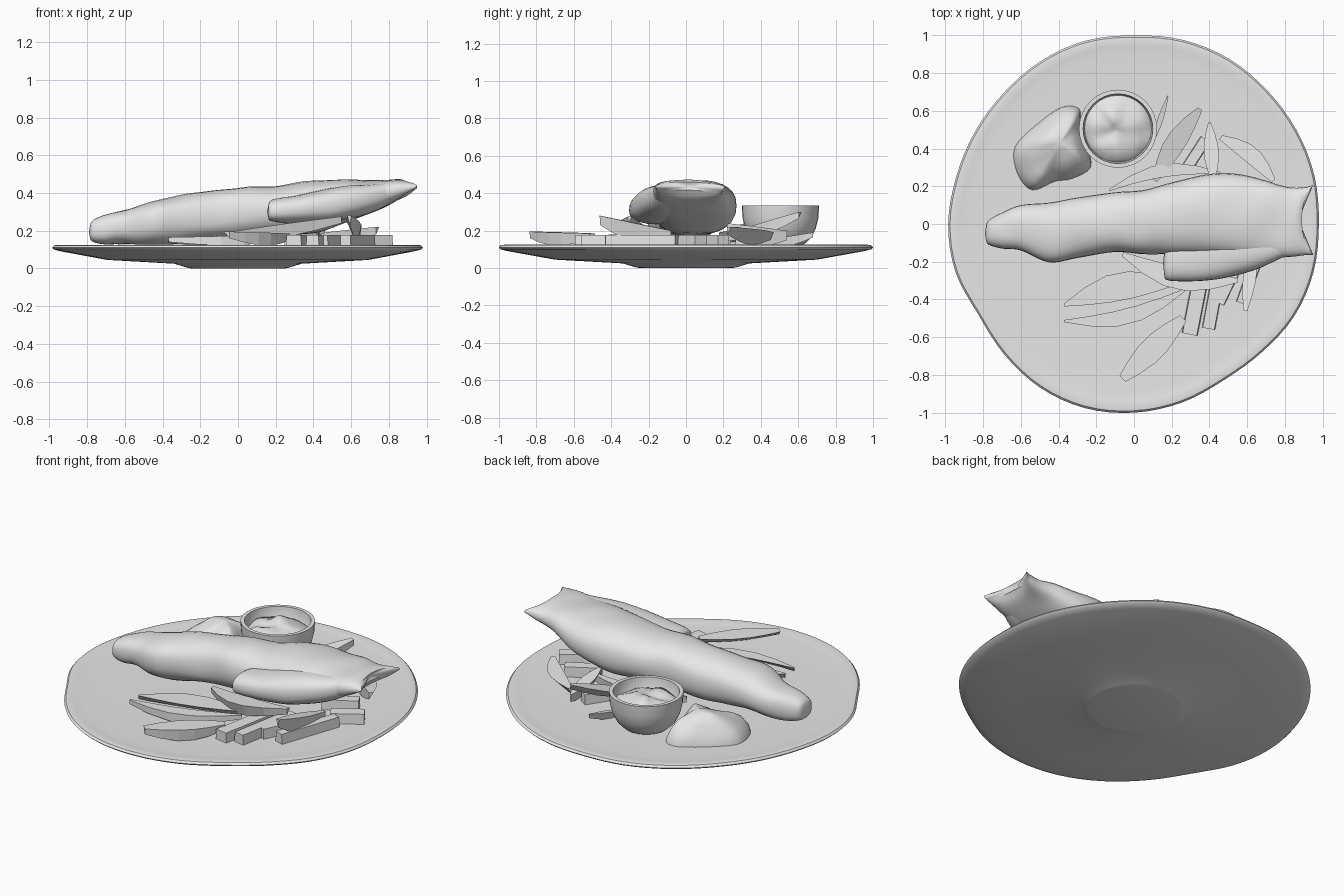
import bpy, math, random
from mathutils import Vector, noise

random.seed(4)
if "Cube" in bpy.data.objects:
    bpy.data.objects.remove(bpy.data.objects["Cube"])

grey = bpy.data.materials.new("plain grey")
grey.use_nodes = True
grey.diffuse_color = (0.8, 0.8, 0.8, 1)
grey.node_tree.nodes["Principled BSDF"].inputs["Base Color"].default_value = (0.8, 0.8, 0.8, 1)


def make(name, verts, faces, smooth=None):
    mesh = bpy.data.meshes.new(name)
    mesh.from_pydata([tuple(v) for v in verts], [], faces)
    mesh.materials.append(grey)
    obj = bpy.data.objects.new(name, mesh)
    bpy.context.collection.objects.link(obj)
    bpy.ops.object.select_all(action='DESELECT')
    obj.select_set(True)
    bpy.context.view_layer.objects.active = obj
    bpy.ops.object.mode_set(mode='EDIT')
    bpy.ops.mesh.select_all(action='SELECT')
    bpy.ops.mesh.normals_make_consistent(inside=False)
    bpy.ops.object.mode_set(mode='OBJECT')
    if smooth:
        bpy.ops.object.shade_smooth_by_angle(angle=math.radians(smooth))
    return obj


def loft(name, rings, start=None, end=None, smooth=None):
    """Skin a list of equal rings; start and end are optional fan centres."""
    n = len(rings[0])
    verts = [v for r in rings for v in r]
    faces = [(i * n + j, i * n + (j + 1) % n, (i + 1) * n + (j + 1) % n, (i + 1) * n + j)
             for i in range(len(rings) - 1) for j in range(n)]
    for centre, base in ((start, 0), (end, (len(rings) - 1) * n)):
        if centre is None:
            faces.append(tuple(range(base, base + n)))
        else:
            verts.append(centre)
            faces += [(base + j, base + (j + 1) % n, len(verts) - 1) for j in range(n)]
    return make(name, verts, faces, smooth)


def spline(rows, steps, closed=False):
    """Catmull-Rom interpolation of rows of numbers."""
    m, out = len(rows), []
    pick = (lambda i: rows[i % m]) if closed else (lambda i: rows[max(0, min(m - 1, i))])
    for i in range(m if closed else m - 1):
        for s in range(steps):
            t = s / steps
            out.append([b + t / 2 * (c - a + t * (2 * a - 5 * b + 4 * c - d + t * (3 * (b - c) + d - a)))
                        for a, b, c, d in zip(*(pick(i + k) for k in (-1, 0, 1, 2)))])
    return out if closed else out + [list(rows[-1])]


# Plate: hand-thrown, wavy rim, small foot
rim = [.98, .99, .995, 1, 1.01, 1.01, 1, 1.005, .995, .98, .975, .975,
       .985, .98, .955, .975, 1, 1.01, 1, .98, .955, .96, .98, .985]
wave = [r[0] for r in spline([(r,) for r in rim], 4, True)]
profile = [(.25, 0), (.27, .004), (.34, .025), (.7, .045), (.95, .09), (.99, .1), (1, .11),
           (.99, .122), (.97, .125), (.94, .121), (.88, .117), (.5, .117)]
rings = []
for r, z in profile:
    rings.append([(r * (1 + (w - 1) * r) * math.cos(math.tau * k / len(wave)),
                   r * (1 + (w - 1) * r) * math.sin(math.tau * k / len(wave)), z)
                  for k, w in enumerate(wave)])
loft("plate", rings, (0, 0, 0), (0, 0, .117), 35)


# Fried fish: rows are x, centre y, half width, bottom z, top z
def fillet(name, rows, hollow, bump):
    rings, n = [], 28
    for x, y, w, lo, hi in spline(rows, 5):
        ring = []
        for k in range(n):
            a = math.tau * k / n
            c, s = math.cos(a), math.sin(a)
            px = x + hollow * max(0, (x - .75) / .14) * c * c
            p = Vector((px, y + w * math.copysign(abs(c) ** .8, c),
                        (lo + hi) / 2 + (hi - lo) / 2 * math.copysign(abs(s) ** .8, s)))
            p.z += bump * noise.noise(p * 6)
            ring.append(p)
        rings.append(ring)
    mid = lambda r: sum(r, Vector()) / n
    return loft(name, rings, mid(rings[0]) - Vector((.006, 0, 0)),
                mid(rings[-1]) - Vector((hollow * .8, 0, 0)), 50)


fillet("fish_body", [
    (-.785, -.05, .035, .165, .225), (-.77, -.045, .065, .14, .255), (-.7, -.035, .095, .125, .285),
    (-.6, -.02, .12, .13, .315), (-.45, -.045, .158, .13, .355), (-.3, -.02, .16, .135, .385),
    (-.1, .01, .158, .15, .41), (.05, .01, .17, .165, .43), (.2, .03, .19, .175, .435),
    (.4, .05, .215, .19, .46), (.55, .045, .22, .23, .468), (.7, .025, .205, .29, .47),
    (.8, .01, .185, .335, .47), (.86, .015, .18, .37, .468), (.89, .022, .185, .41, .455)], .06, .012)
fillet("fish_flap", [
    (.16, -.21, .06, .27, .33), (.185, -.19, .11, .245, .365), (.35, -.16, .142, .235, .395),
    (.5, -.14, .142, .245, .425), (.65, -.11, .13, .28, .445), (.78, -.08, .1, .33, .455),
    (.85, -.07, .08, .375, .458)], 0, .008)

# Dip bowl with lumpy dip
bx, by = -.085, .505
cup = [(.09, .115), (.13, .13), (.165, .165), (.19, .215), (.203, .27), (.207, .335),
       (.185, .335), (.18, .27), (.15, .22)]


def circle(r, z, n=32, lump=0):
    pts = []
    for k in range(n):
        p = Vector((bx + r * math.cos(math.tau * k / n), by + r * math.sin(math.tau * k / n), z))
        p.z += lump * noise.noise(p * 12)
        pts.append(p)
    return pts


loft("dip_bowl", [circle(r, z) for r, z in cup], (bx, by, .115), (bx, by, .22), 40)
loft("dip", [circle(r, z, 32, l) for r, z, l in
             ((.178, .265, 0), (.165, .28, .02), (.12, .295, .04), (.07, .305, .04), (.03, .305, .04))],
     (bx, by, .26), (bx, by, .31), 60)

# Scoop of mash beside the bowl
outline = [(-.63, .41), (-.62, .27), (-.54, .18), (-.42, .225), (-.33, .24), (-.23, .3),
           (-.25, .42), (-.285, .52), (-.29, .61), (-.38, .62), (-.5, .54)]
edge = spline(outline, 4, True)
rings = []
for s, z in ((1, .115), (.97, .145), (.85, .185), (.66, .225), (.42, .262), (.2, .28)):
    ring = []
    for x, y in edge:
        p = Vector((-.39 + (x + .39) * s, .43 + (y - .43) * s, z))
        p.z += .045 * noise.noise(p * 8) * (1 - abs(s - .5) * 2 + .2)
        ring.append(p)
    rings.append(ring)
loft("mash_scoop", rings, (-.39, .43, .115), (-.39, .43, .284), 60)


# Potato wedges: a flat curved leaf with a keel underneath
def wedge(name, a, b, width, bend, depth, keel=0, tip=.25):
    a, b = Vector(a), Vector(b)
    side = (b - a).cross(Vector((0, 0, 1))).normalized()
    rings = []
    for i in range(6):
        t = i / 5
        arc = math.sin(math.pi * t)
        w = width * (tip + (1 - tip) * arc) / 2
        mid = a.lerp(b, t) + side * bend * arc
        drop = Vector((0, 0, -depth * (.5 + .5 * arc)))
        rings.append([mid - side * w, mid + side * w, mid + side * w * keel + drop])
    return loft(name, rings)


# Chips: square-cut bars
def bar(name, a, b, w, h):
    a, b = Vector(a), Vector(b)
    side = (b - a).cross(Vector((0, 0, 1))).normalized() * w / 2
    up = Vector((0, 0, h))
    return loft(name, [[p - side, p + side, p + side * .9 + up, p - side * .9 + up] for p in (a, b)])


wedges = [
    ((-.37, -.43, .16), (.24, -.31, .18), .15, -.04, .05, 0, .1),
    ((-.37, -.515, .165), (.27, -.35, .18), .085, .06, .05, 1, .15),
    ((-.06, -.82, .195), (.26, -.5, .185), .13, 0, .07, .9, .35),
    ((-.06, -.16, .19), (.55, -.3, .275), .12, .06, .07, .6, .2),
    ((.59, -.46, .28), (.64, -.08, .2), .07, 0, .1, .3, .3),
    ((.46, .46, .19), (.74, .23, .22), .09, -.03, .08, .9, .3),
    ((-.13, .18, .19), (.46, .27, .22), .07, -.06, .07, -.6, .15),
    ((.11, .23, .18), (.35, .61, .3), .11, -.015, .07, .9, .25),
    ((.1, .43, .15), (.18, .68, .19), .03, 0, .05, .5, .15),
    ((.4, .54, .2), (.42, .22, .24), .08, 0, .1, -.6, .15),
]
for i, args in enumerate(wedges):
    wedge("potato_wedge_%d" % (i + 1), *args)

bars = [((.295, -.585, .117), (.37, -.2, .117), .085), ((.395, -.555, .117), (.47, -.15, .117), .07),
        ((.45, -.42, .117), (.58, -.15, .117), .06), ((.57, -.42, .117), (.7, -.05, .117), .06),
        ((.64, -.02, .117), (.8, .08, .117), .08), ((.27, .28, .117), (.38, .45, .117), .06),
        ((.5, .1, .117), (.68, .2, .117), .07)]
for i, (a, b, w) in enumerate(bars):
    bar("chip_%d" % (i + 1), a, b, w, .06)
